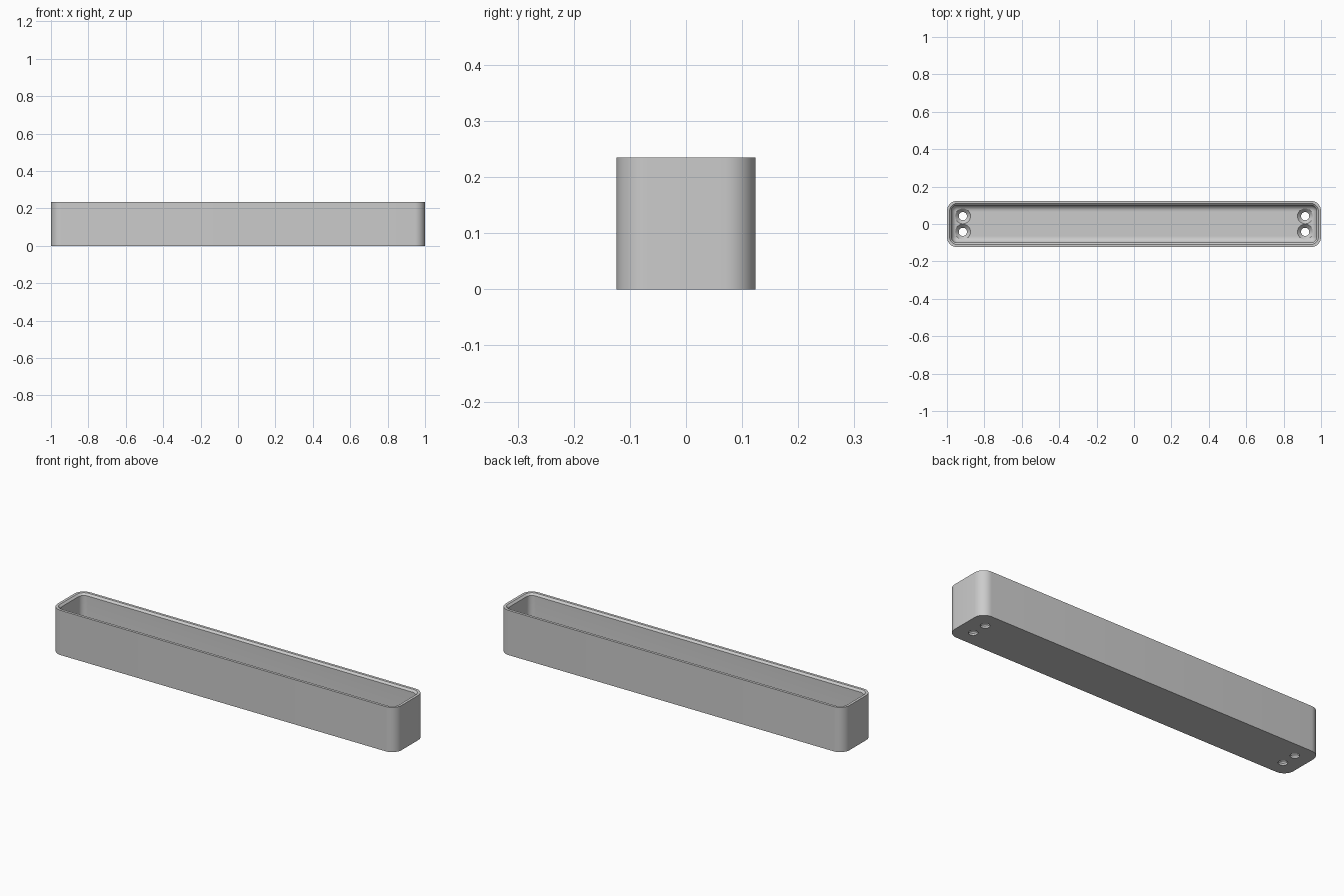
import bpy, bmesh, math

cube = bpy.data.objects.get("Cube")
if cube:
    bpy.data.objects.remove(cube)

LENGTH, WIDTH, HEIGHT, CORNER = 2.0, 0.248, 0.235, 0.055
WALL, FLOOR, FILLET, SEGMENTS = 0.024, 0.03, 0.032, 10

grey = bpy.data.materials.new("Grey plastic")
grey.use_nodes = True
colour = (0.6, 0.6, 0.6, 1)
grey.diffuse_color = colour
grey.node_tree.nodes["Principled BSDF"].inputs["Base Color"].default_value = colour


def rounded_ring(bm, inset, z):
    """Rounded rectangle of vertices, inset from the outer outline."""
    r = max(CORNER - inset, 0.004)
    cx, cy = LENGTH / 2 - inset - r, WIDTH / 2 - inset - r
    ring = []
    for q, (sx, sy) in enumerate([(1, 1), (-1, 1), (-1, -1), (1, -1)]):
        for i in range(SEGMENTS + 1):
            a = (q + i / SEGMENTS) * math.pi / 2
            ring.append(bm.verts.new((sx * cx + r * math.cos(a), sy * cy + r * math.sin(a), z)))
    return ring


def lathe_cutter(name, profile, x, y):
    """Closed round cutter from (radius, z) pairs."""
    bm = bmesh.new()
    n = 32
    rings = [[bm.verts.new((x + r * math.cos(i * math.tau / n), y + r * math.sin(i * math.tau / n), z))
              for i in range(n)] for r, z in profile]
    skin(bm, rings)
    return finish(bm, name)


def skin(bm, rings):
    """Bridge successive rings and cap both ends."""
    for a, b in zip(rings, rings[1:]):
        for i in range(len(a)):
            j = (i + 1) % len(a)
            bm.faces.new((a[i], a[j], b[j], b[i]))
    bm.faces.new(rings[0][::-1])
    bm.faces.new(rings[-1])


def finish(bm, name):
    bmesh.ops.recalc_face_normals(bm, faces=bm.faces)
    mesh = bpy.data.meshes.new(name)
    bm.to_mesh(mesh)
    bm.free()
    mesh.materials.append(grey)
    obj = bpy.data.objects.new(name, mesh)
    bpy.context.collection.objects.link(obj)
    return obj


# Tray body: outer wall, rim with bevelled inner lip, inner wall, floor fillet
profile = [(0, 0), (0, HEIGHT), (0.014, HEIGHT), (WALL, HEIGHT - 0.01)]
for i in range(9):
    a = i / 8 * math.pi / 2
    profile.append((WALL + FILLET * (1 - math.cos(a)), FLOOR + FILLET * (1 - math.sin(a))))
bm = bmesh.new()
skin(bm, [rounded_ring(bm, inset, z) for inset, z in profile])
tray = finish(bm, "tray")

# Countersunk screw holes, a pair at each end
hole = [(0.022, -0.02), (0.022, 0.01), (0.041, FLOOR), (0.041, FLOOR + 0.03)]
cutters = []
for x in (-0.915, 0.915):
    for y in (-0.042, 0.042):
        cutter = lathe_cutter("screw_hole_cutter", hole, x, y)
        cutter.hide_render = True
        cutters.append(cutter)
        cut = tray.modifiers.new("screw hole", 'BOOLEAN')
        cut.operation, cut.solver, cut.object = 'DIFFERENCE', 'EXACT', cutter

bpy.ops.object.select_all(action='DESELECT')
bpy.context.view_layer.objects.active = tray
tray.select_set(True)
for name in [m.name for m in tray.modifiers]:
    bpy.ops.object.modifier_apply(modifier=name)
for cutter in cutters:
    bpy.data.objects.remove(cutter)
bpy.ops.object.shade_smooth_by_angle(angle=math.radians(30))
